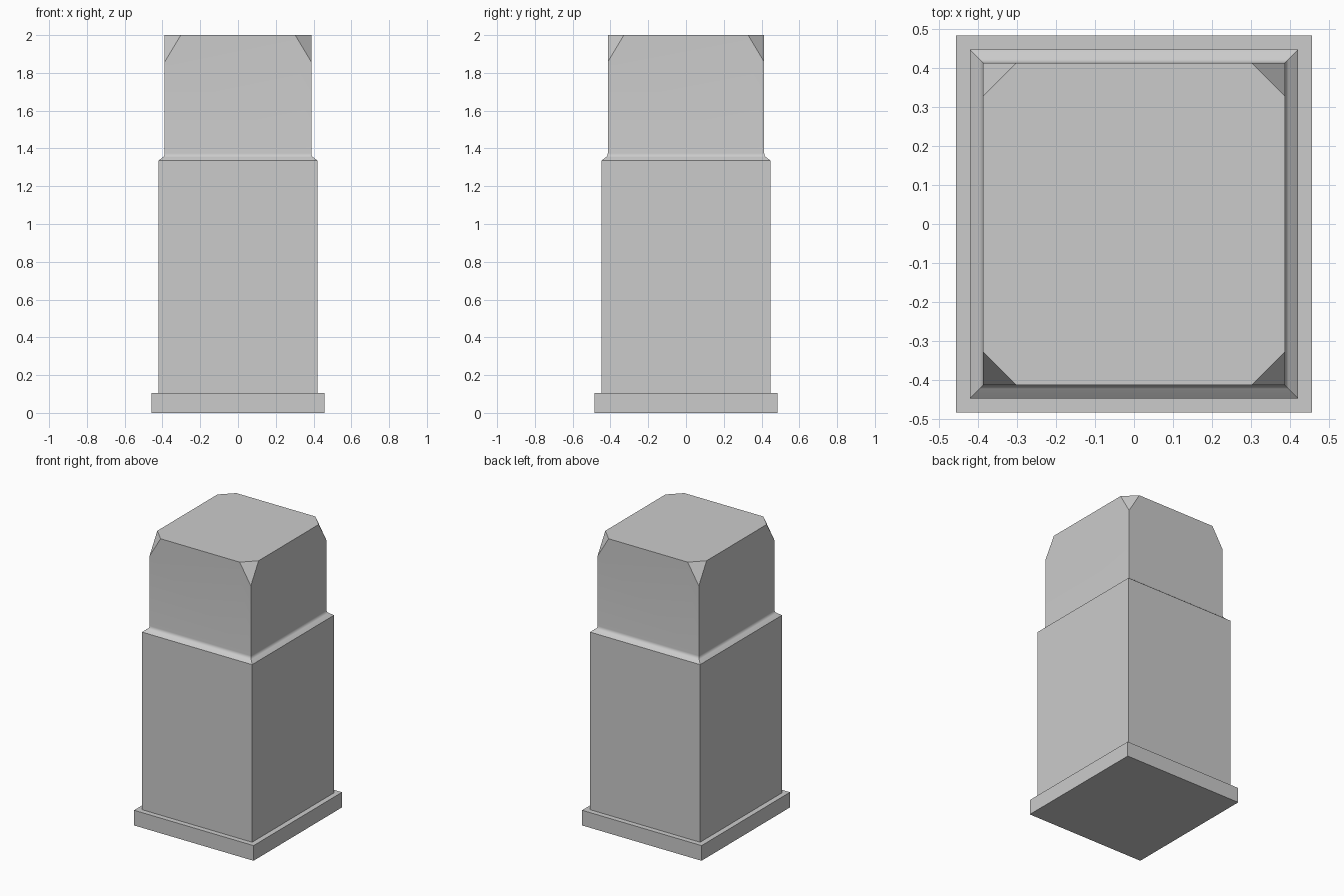
import bpy, bmesh, math
from mathutils import Vector

if "Cube" in bpy.data.objects:
    bpy.data.objects.remove(bpy.data.objects["Cube"])

HX, HY = 0.458, 0.484            # half-size of the base plinth
TOP, CUT, DROP = 2.0, 0.085, 0.142   # height and corner cut sizes

# Profile as (inset, z): plinth, shaft, concave cove, upper block
profile = [(0, 0), (0, 0.105), (0.036, 0.105), (0.036, 1.335)]
IN, R, Z0 = 0.07, 0.026, 1.349
for i in range(6):
    a = math.radians(20 + 70 * i / 5)
    profile.append((IN - R * (1 - math.sin(a)) * 0.85, Z0 + R * (1 - math.cos(a))))
profile.append((IN, TOP))

# Loft rectangular rings along the profile
bm = bmesh.new()
rings = [[bm.verts.new((sx * (HX - i), sy * (HY - i), z))
          for sx, sy in ((-1, -1), (1, -1), (1, 1), (-1, 1))] for i, z in profile]
for a, b in zip(rings, rings[1:]):
    for k in range(4):
        n = (k + 1) % 4
        bm.faces.new((a[k], a[n], b[n], b[k]))
bm.faces.new(rings[0][::-1])
bm.faces.new(rings[-1])

# Slice off the four top corners and cap the cuts
x, y = HX - IN, HY - IN
for sx in (-1, 1):
    for sy in (-1, 1):
        normal = Vector((sx / CUT, sy / CUT, 1 / DROP)).normalized()
        res = bmesh.ops.bisect_plane(
            bm, geom=bm.verts[:] + bm.edges[:] + bm.faces[:], dist=1e-5,
            plane_co=(sx * (x - CUT), sy * y, TOP), plane_no=normal, clear_outer=True)
        edges = [e for e in res["geom_cut"] if isinstance(e, bmesh.types.BMEdge)]
        bmesh.ops.contextual_create(bm, geom=edges)
bmesh.ops.recalc_face_normals(bm, faces=bm.faces[:])

mesh = bpy.data.meshes.new("stone_post")
bm.to_mesh(mesh)
bm.free()
post = bpy.data.objects.new("stone_post", mesh)
bpy.context.collection.objects.link(post)
bpy.context.view_layer.objects.active = post
post.select_set(True)
bpy.ops.object.shade_smooth_by_angle(angle=math.radians(30))
